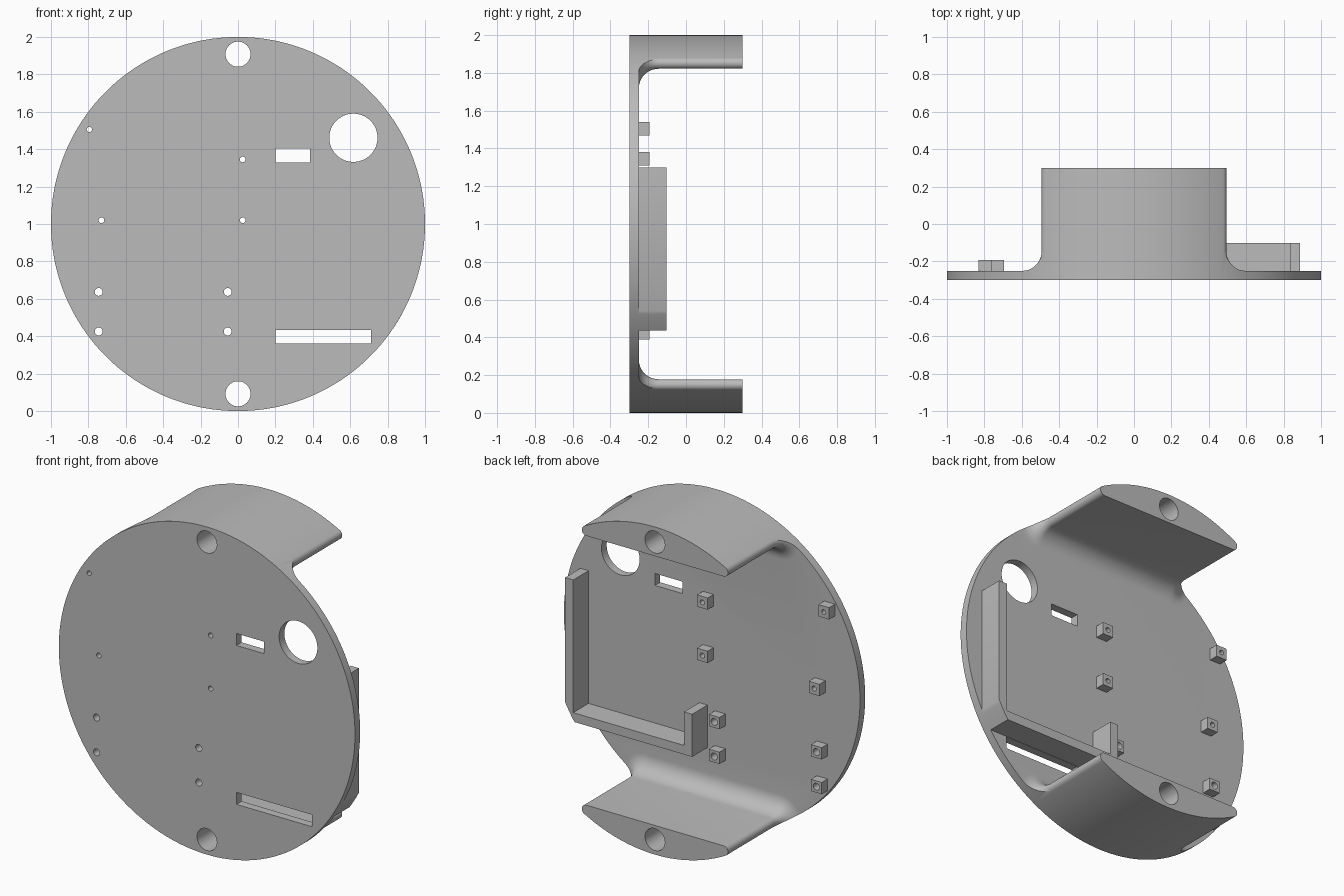
import bpy, bmesh
from math import sin, cos, pi, atan2, sqrt, radians, asin

if "Cube" in bpy.data.objects:
    bpy.data.objects.remove(bpy.data.objects["Cube"], do_unlink=True)

grey = bpy.data.materials.new("plain grey")
grey.use_nodes = True
grey.diffuse_color = (0.5, 0.5, 0.5, 1)
grey.node_tree.nodes["Principled BSDF"].inputs["Base Color"].default_value = (0.5, 0.5, 0.5, 1)

FRONT, FLOOR, BACK = -0.3, -0.25, 0.3   # depths of plate front, plate back, flange ends
MID = 1.0                               # height of the disc centre


def loft(bm, rings):
    """Closed solid through rings of (x, z) outlines, each at its own depth."""
    loops = [[bm.verts.new((x, y, z)) for x, z in pts] for y, pts in rings]
    for a, b in zip(loops, loops[1:]):
        for i in range(len(a)):
            j = (i + 1) % len(a)
            bm.faces.new((a[i], a[j], b[j], b[i]))
    bm.faces.new(loops[0])
    bm.faces.new(loops[-1])


def prism(bm, pts, y0, y1):
    loft(bm, [(y0, pts), (y1, pts)])


def circle(x, z, r, n):
    return [(x + r * cos(2 * pi * i / n), z + r * sin(2 * pi * i / n)) for i in range(n)]


def box(x0, x1, z0, z1):
    return [(x0, z0), (x1, z0), (x1, z1), (x0, z1)]


def finish(name, bm):
    bmesh.ops.recalc_face_normals(bm, faces=bm.faces)
    mesh = bpy.data.meshes.new(name)
    bm.to_mesh(mesh)
    bm.free()
    ob = bpy.data.objects.new(name, mesh)
    bpy.context.collection.objects.link(ob)
    return ob


def activate(ob):
    bpy.ops.object.select_all(action='DESELECT')
    bpy.context.view_layer.objects.active = ob
    ob.select_set(True)


def cut(ob, cutter):
    activate(ob)
    mod = ob.modifiers.new("cut", 'BOOLEAN')
    mod.operation, mod.solver, mod.object = 'DIFFERENCE', 'EXACT', cutter
    bpy.ops.object.modifier_apply(modifier=mod.name)


# Solid drum that becomes the plate and its two flanges
bm = bmesh.new()
prism(bm, circle(0, MID, 1, 180), FRONT, BACK)
body = finish("plate_with_flanges", bm)

# Open space between the flanges, with rounded flange tips and a filleted floor
H, TIP, FILLET = 0.822, 0.03, 0.105
cz = H + TIP
cx = sqrt((1 - TIP) ** 2 - cz ** 2)
phi = atan2(cz, cx)


def cavity_outline(d):
    r = TIP + d
    arc = [-pi / 2 + (phi + pi / 2) * i / 12 for i in range(13)]
    quarter = [(cx + r * cos(a), cz + r * sin(a)) for a in arc]
    quarter += [(1.4 * cos(phi), 1.4 * sin(phi)), (1.5, 1.4 * sin(phi))]
    right = quarter + [(x, -z) for x, z in reversed(quarter)]
    left = [(-x, z) for x, z in reversed(right)]
    return [(x, z + MID) for x, z in right + left]


rings = [(BACK + 0.1, cavity_outline(0))]
for i in range(11):
    t = pi / 2 * i / 10
    rings.append((FLOOR + FILLET * (1 - sin(t)), cavity_outline(FILLET * (1 - cos(t)))))
bm = bmesh.new()
loft(bm, rings)
cavity = finish("cavity_cutter", bm)

# Standoff centres with their screw hole radius
posts = [(-0.795, 1.505, 0.014), (0.025, 1.345, 0.015), (0.025, 1.02, 0.015),
         (-0.73, 1.02, 0.015)]
posts += [(x, z, 0.021) for x in (-0.745, -0.055) for z in (0.425, 0.637)]

# All through openings
bm = bmesh.new()
for x, z, r in posts:
    prism(bm, circle(x, z, r, 24), FRONT - 0.1, BACK + 0.1)
for side in (-1, 1):
    prism(bm, circle(0, MID + side * 0.908, 0.067, 48), FRONT - 0.1, BACK + 0.1)
prism(bm, circle(0.617, 1.461, 0.129, 64), FRONT - 0.1, BACK + 0.1)
prism(bm, box(0.2, 0.385, 1.33, 1.403), FRONT - 0.1, BACK + 0.1)
prism(bm, box(0.2, 0.71, 0.36, 0.433), FRONT - 0.1, BACK + 0.1)
holes = finish("hole_cutter", bm)

# Standoff posts
bm = bmesh.new()
for x, z, r in posts:
    prism(bm, box(x - 0.036, x + 0.036, z - 0.036, z + 0.036), FLOOR, -0.193)
standoffs = finish("standoff_posts", bm)

# Bracket wall: short end, floor and tall side, its corner following the disc rim
X0, X1, Z0, T = 0.03, 0.888, 0.435, 0.055
a0, a1 = asin(Z0 - MID), -atan2(sqrt(1 - X1 ** 2), X1)
rim = [(cos(a), MID + sin(a)) for a in (a0 + (a1 - a0) * i / 6 for i in range(7))]
outline = [(X0, Z0)] + rim + [(X1, 1.3), (X1 - T, 1.3), (X1 - T, Z0 + T),
                              (X0 + T, Z0 + T), (X0 + T, 0.695), (X0, 0.695)]
bm = bmesh.new()
prism(bm, outline, FLOOR, -0.102)
bracket = finish("bracket_wall", bm)

cut(body, cavity)
cut(body, holes)
cut(standoffs, holes)
for helper in (cavity, holes):
    bpy.data.objects.remove(helper, do_unlink=True)

for ob in (body, standoffs, bracket):
    ob.data.materials.clear()
    ob.data.materials.append(grey)
    activate(ob)
    bpy.ops.object.shade_smooth_by_angle(angle=radians(30))
